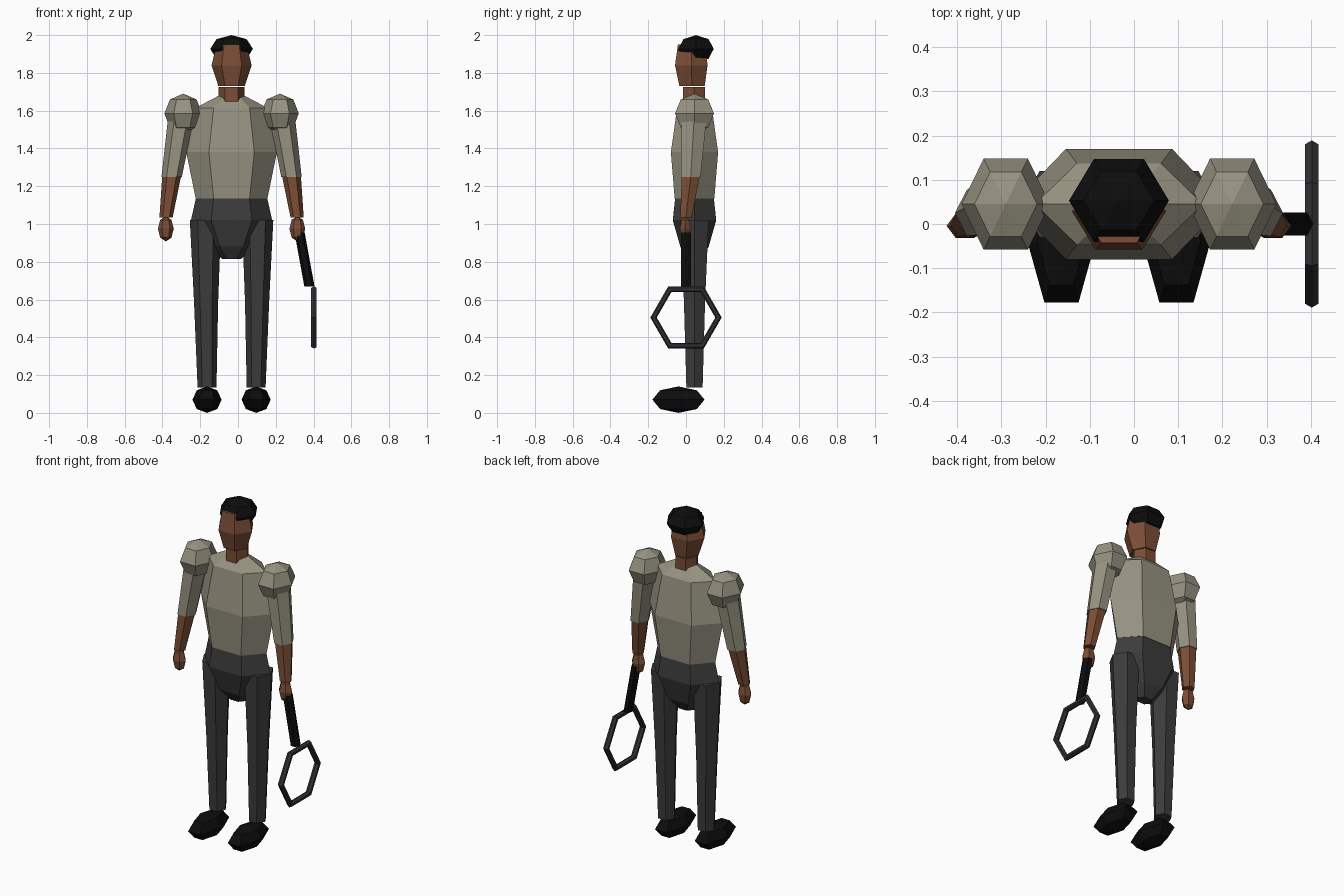
import bpy, bmesh, math

if "Cube" in bpy.data.objects:
    bpy.data.objects.remove(bpy.data.objects["Cube"])

AX = -0.034          # body mirror axis
CY = 0.045           # body depth centre
S3 = math.sin(math.pi / 3)


def mat(name, r, g, b):
    m = bpy.data.materials.new(name)
    m.diffuse_color = (r, g, b, 1)
    m.use_nodes = True
    m.node_tree.nodes["Principled BSDF"].inputs["Base Color"].default_value = m.diffuse_color
    return m


SHIRT = mat("khaki_shirt", 0.31, 0.29, 0.22)
SKIN = mat("brown_skin", 0.20, 0.075, 0.036)
TROUSERS = mat("charcoal_trousers", 0.045, 0.045, 0.046)
BLACK = mat("black", 0.004, 0.004, 0.004)
FRAME = mat("dark_grey_frame", 0.030, 0.031, 0.033)


def finish(name, bm, material):
    bmesh.ops.remove_doubles(bm, verts=bm.verts, dist=1e-4)
    bmesh.ops.recalc_face_normals(bm, faces=bm.faces)
    me = bpy.data.meshes.new(name)
    bm.to_mesh(me)
    bm.free()
    me.materials.append(material)
    ob = bpy.data.objects.new(name, me)
    bpy.context.collection.objects.link(ob)
    return ob


def loft(name, rings, material):
    """Six-sided skin through rings (x, y, z, half width, half depth)."""
    bm = bmesh.new()
    loops = []
    for x, y, z, rx, hy in rings:
        loops.append([bm.verts.new((x + rx * math.cos(k * math.pi / 3),
                                    y + hy / S3 * math.sin(k * math.pi / 3), z))
                      for k in range(6)])
    for a, b in zip(loops, loops[1:]):
        for k in range(6):
            j = (k + 1) % 6
            bm.faces.new((a[k], a[j], b[j], b[k]))
    for end, ring in ((loops[0], rings[0]), (loops[-1], rings[-1])):
        if ring[3] > 0:
            bm.faces.new(end)
    return finish(name, bm, material)


def ball(name, x, y, z, rx, hy, rz, material):
    """Low-poly ellipsoid with four bands."""
    rings = []
    for i in range(5):
        t = math.pi * i / 4
        s = math.sin(t) if 0 < i < 4 else 0
        rings.append((x, y, z - rz * math.cos(t), rx * s, hy * s))
    return loft(name, rings, material)


# Head, hair and neck
loft("head", [(AX, 0.032, 1.73, 0.07, 0.067), (AX, 0.028, 1.84, 0.106, 0.086),
              (AX, 0.03, 1.95, 0.08, 0.073)], SKIN)
ball("hair", AX, 0.053, 1.927, 0.113, 0.094, 0.073, BLACK)
loft("neck", [(AX, 0.042, 1.62, 0.068, 0.058), (AX, 0.042, 1.725, 0.068, 0.058)], SKIN)

# Torso and hips
loft("shirt_torso", [(AX, CY, 1.135, 0.19, 0.105), (AX, CY, 1.38, 0.24, 0.125),
                     (AX, CY, 1.615, 0.19, 0.092), (AX, CY, 1.715, 0, 0)], SHIRT)
loft("hips", [(AX, CY, 0.815, 0.05, 0.03), (AX, CY, 0.88, 0.125, 0.075),
              (AX, CY, 1.02, 0.215, 0.115), (AX, CY, 1.14, 0.188, 0.102)], TROUSERS)

# Limbs, mirrored about the body axis
for side, s in (("left", -1), ("right", 1)):
    leg = AX + s * 0.13
    loft(side + "_leg", [(leg, CY, 0.135, 0.05, 0.043), (leg + s * 0.005, CY, 0.59, 0.064, 0.056),
                         (leg + s * 0.008, CY, 1.02, 0.083, 0.075)], TROUSERS)
    ball(side + "_shoe", leg, -0.04, 0.07, 0.077, 0.138, 0.07, BLACK)
    ball(side + "_shoulder", AX + s * 0.256, CY, 1.585, 0.1, 0.103, 0.105, SHIRT)
    loft(side + "_sleeve", [(AX + s * 0.317, 0.025, 1.25, 0.054, 0.052),
                            (AX + s * 0.262, CY, 1.60, 0.07, 0.068)], SHIRT)
    loft(side + "_forearm", [(AX + s * 0.347, 0.0, 1.035, 0.035, 0.03),
                             (AX + s * 0.317, 0.025, 1.255, 0.050, 0.048)], SKIN)
    ball(side + "_hand", AX + s * 0.348, -0.004, 0.975, 0.042, 0.028, 0.067, SKIN)

# Racket: grip and six-sided hoop
loft("racket_handle", [(0.378, 0, 0.67, 0.027, 0.026), (0.326, 0, 0.955, 0.027, 0.026)], BLACK)
bm = bmesh.new()
hoop = []
for k in range(6):
    a = k * math.pi / 3
    ring = []
    for m in range(6):
        b = m * math.pi / 3
        r = 0.172 + 0.017 * math.cos(b)
        ring.append(bm.verts.new((0.402 + 0.017 * math.sin(b), r * math.cos(a),
                                  0.505 + r * math.sin(a))))
    hoop.append(ring)
for k in range(6):
    for m in range(6):
        p, q = hoop[k], hoop[(k + 1) % 6]
        n = (m + 1) % 6
        bm.faces.new((p[m], p[n], q[n], q[m]))
finish("racket_hoop", bm, FRAME)
